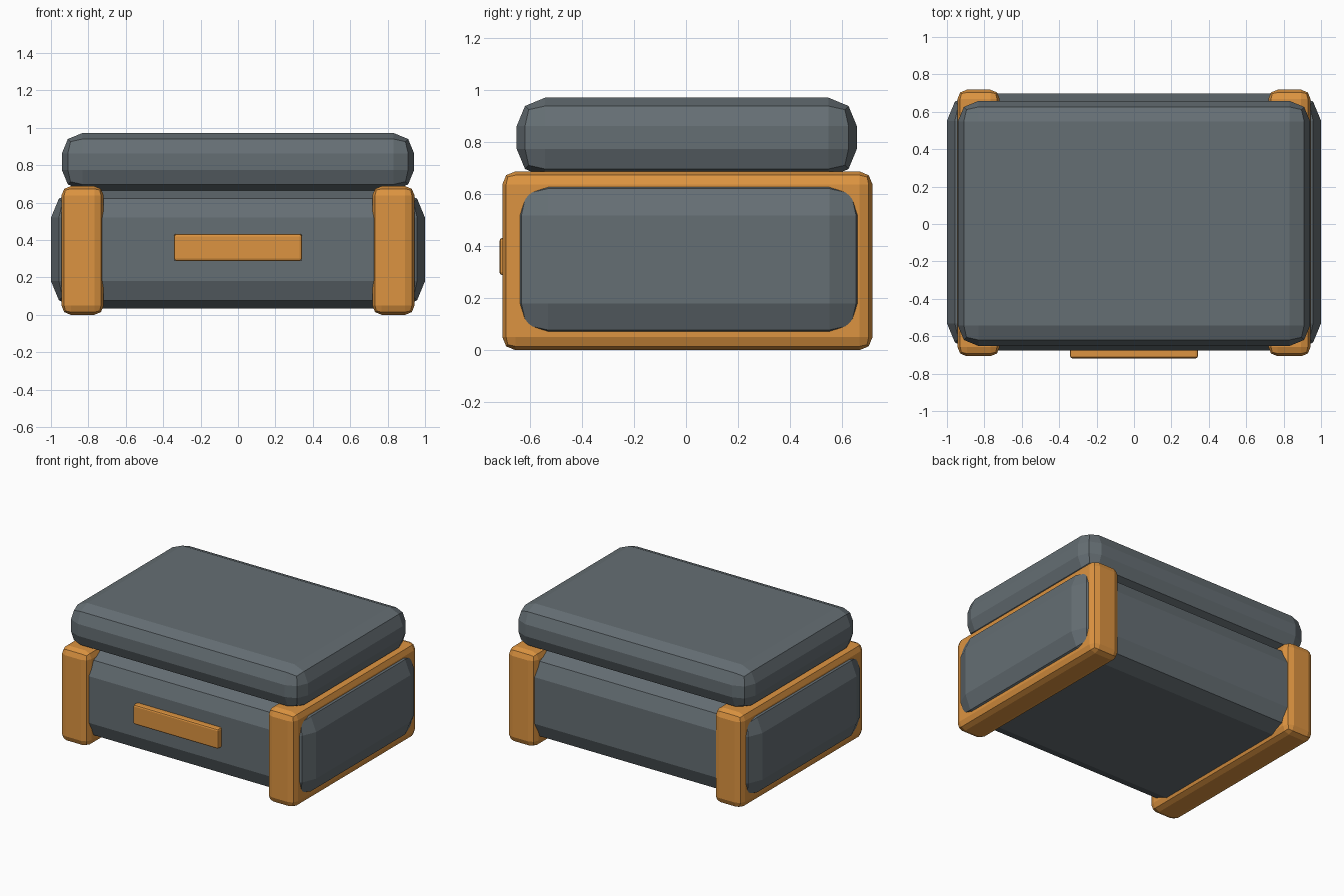
import bpy
import bmesh
from mathutils import Vector

default = bpy.data.objects.get("Cube")
if default:
    bpy.data.objects.remove(default, do_unlink=True)


def make_material(name, rgb):
    mat = bpy.data.materials.new(name)
    mat.use_nodes = True
    color = (*rgb, 1.0)
    mat.diffuse_color = color
    mat.node_tree.nodes["Principled BSDF"].inputs["Base Color"].default_value = color
    return mat


slate = make_material("slate_grey", (0.130, 0.157, 0.173))
amber = make_material("amber_orange", (0.72, 0.295, 0.052))


def bevelled_box(name, low, high, bevel, mat):
    """Flat-shaded box between two corners with two-step bevelled edges."""
    low, high = Vector(low), Vector(high)
    size, centre = high - low, (low + high) / 2
    bm = bmesh.new()
    bmesh.ops.create_cube(bm, size=1.0)
    bmesh.ops.scale(bm, vec=size, verts=bm.verts)
    bmesh.ops.bevel(bm, geom=bm.edges[:], offset=bevel, segments=2,
                    profile=0.5, affect='EDGES', clamp_overlap=True)
    mesh = bpy.data.meshes.new(name)
    bm.to_mesh(mesh)
    bm.free()
    mesh.materials.append(mat)
    obj = bpy.data.objects.new(name, mesh)
    obj.location = centre
    bpy.context.collection.objects.link(obj)
    return obj


# Main case and the lid resting on it
bevelled_box("case_body", (-1, -0.676, 0.035), (1, 0.697, 0.664), 0.145, slate)
bevelled_box("lid", (-0.942, -0.652, 0.665), (0.942, 0.658, 0.972), 0.11, slate)

# Protective bands around both ends
for side, x0, x1 in (("left", 0.718, 0.944), ("right", -0.944, -0.718)):
    bevelled_box(side + "_band", (x0, -0.707, 0), (x1, 0.718, 0.688), 0.05, amber)

# Front handle plate
bevelled_box("front_handle", (-0.342, -0.718, 0.288), (0.342, -0.64, 0.432), 0.012, amber)
